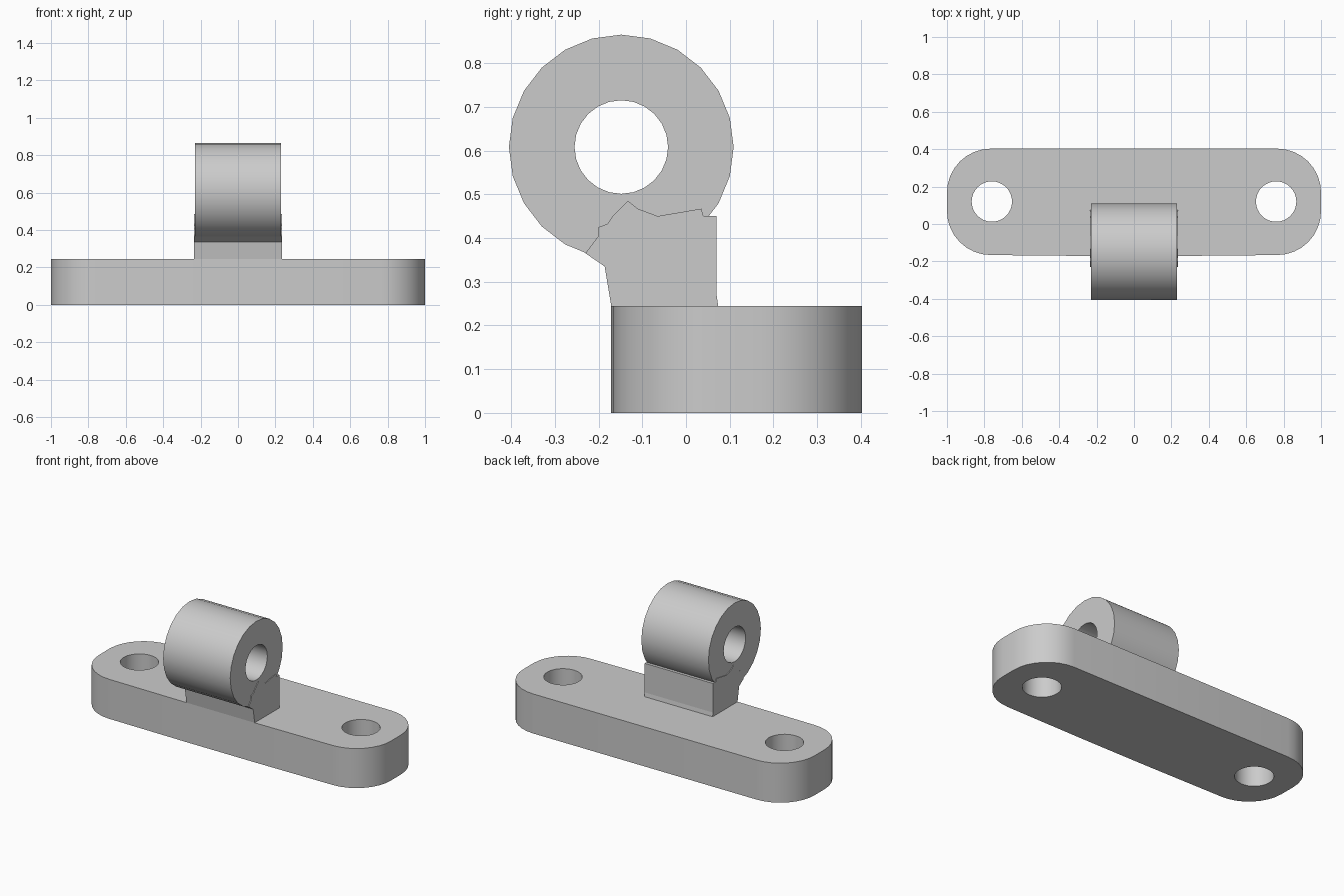
import bpy, bmesh, math
from mathutils import Vector

cube = bpy.data.objects.get("Cube")
if cube:
    bpy.data.objects.remove(cube, do_unlink=True)

# One plain grey for the whole bracket
GREY = (0.6, 0.6, 0.6, 1.0)
grey = bpy.data.materials.new("grey")
grey.use_nodes = True
grey.diffuse_color = GREY
grey.node_tree.nodes["Principled BSDF"].inputs["Base Color"].default_value = GREY


def arc(cx, cy, r, start=0, sweep=360, steps=24):
    """Points on an arc; a full circle leaves out its repeated last point."""
    count = steps if sweep == 360 else steps + 1
    angles = [math.radians(start + sweep * i / steps) for i in range(count)]
    return [(cx + r * math.cos(a), cy + r * math.sin(a)) for a in angles]


def prism(name, loops, lo, hi, place, smooth=True):
    """Extrude an outline, with holes as further loops, from lo to hi."""
    bm = bmesh.new()
    cap_edges = ([], [])
    for loop in loops:
        rings = [[bm.verts.new(place(u, v, w)) for u, v in loop] for w in (lo, hi)]
        n = len(loop)
        for i in range(n):
            j = (i + 1) % n
            bm.faces.new((rings[0][i], rings[0][j], rings[1][j], rings[1][i]))
        for ring, edges in zip(rings, cap_edges):
            edges += [bm.edges.get((ring[i], ring[(i + 1) % n])) for i in range(n)]
    normal = Vector(place(0, 0, 1))
    for edges in cap_edges:
        bmesh.ops.triangle_fill(bm, edges=edges, use_beauty=True, normal=normal)
    bmesh.ops.recalc_face_normals(bm, faces=bm.faces)
    mesh = bpy.data.meshes.new(name)
    bm.to_mesh(mesh)
    bm.free()
    mesh.materials.append(grey)
    obj = bpy.data.objects.new(name, mesh)
    bpy.context.collection.objects.link(obj)
    if smooth:
        bpy.ops.object.select_all(action="DESELECT")
        obj.select_set(True)
        bpy.context.view_layer.objects.active = obj
        bpy.ops.object.shade_smooth_by_angle(angle=math.radians(30))
    return obj


def upright(u, v, w):
    return (u, v, w)


def sideways(u, v, w):
    return (w, u, v)


# Base plate: rounded bar, slightly proud under the neck, with two bolt holes
R, FRONT, BACK = 0.235, -0.166, 0.403
outline = [(-0.23, -0.171), (0.23, -0.171)]
for cx, cy, start in ((1 - R, FRONT + R, -90), (1 - R, BACK - R, 0),
                      (R - 1, BACK - R, 90), (R - 1, FRONT + R, 180)):
    outline += arc(cx, cy, R, start, 90, 8)
holes = [arc(side * 0.76, 0.12, 0.108, steps=32) for side in (-1, 1)]
prism("base_plate", [outline] + holes, 0, 0.245, upright)

# Pivot barrel: thick tube lying along x
prism("pivot_barrel", [arc(-0.148, 0.608, 0.257), arc(-0.148, 0.608, 0.107)],
      -0.23, 0.23, sideways)

# Neck: uneven block joining the barrel to the plate
neck = [(-0.171, 0.235), (-0.171, 0.245), (-0.186, 0.335), (-0.23, 0.365),
        (-0.2, 0.405), (-0.2, 0.425), (-0.18, 0.432), (-0.168, 0.45),
        (-0.133, 0.485), (-0.11, 0.467), (-0.065, 0.45), (0.035, 0.467),
        (0.04, 0.45), (0.07, 0.45), (0.07, 0.27), (0.075, 0.235)]
prism("neck", [neck], -0.234, 0.234, sideways, smooth=False)
